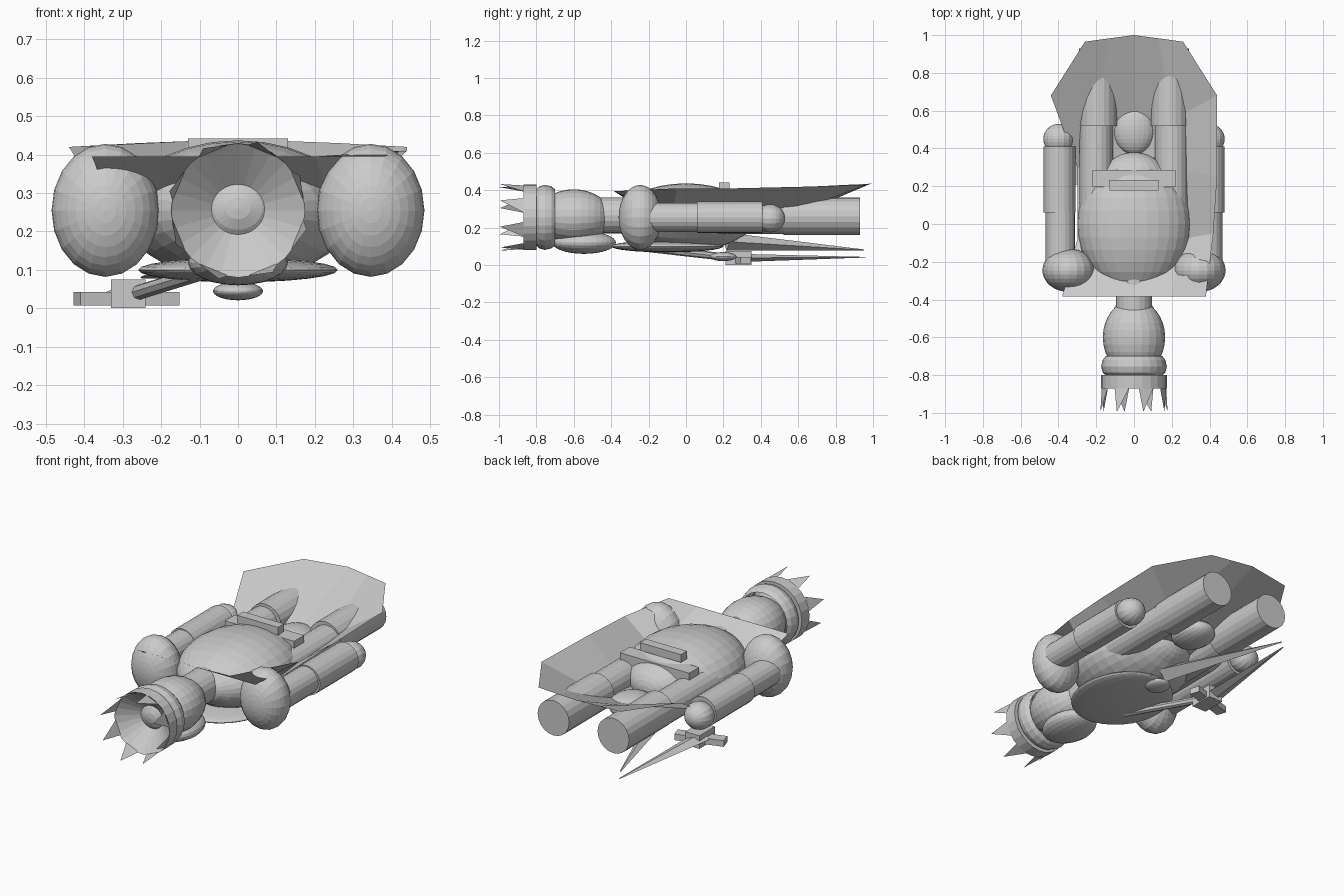
import bpy, bmesh, math
from mathutils import Vector

cube = bpy.data.objects.get("Cube")
if cube:
    bpy.data.objects.remove(cube, do_unlink=True)

grey = bpy.data.materials.new("stone_grey")
grey.use_nodes = True
grey.diffuse_color = (0.6, 0.6, 0.6, 1)
grey.node_tree.nodes["Principled BSDF"].inputs["Base Color"].default_value = (0.6, 0.6, 0.6, 1)


def add_object(name, verts, faces):
    mesh = bpy.data.meshes.new(name)
    mesh.from_pydata(verts, [], faces)
    mesh.materials.append(grey)
    obj = bpy.data.objects.new(name, mesh)
    bpy.context.collection.objects.link(obj)
    return obj


def finish(name, bm):
    obj = add_object(name, [], [])
    bm.to_mesh(obj.data)
    bm.free()
    return obj


def ellipsoid(name, centre, radii, segments=24):
    bm = bmesh.new()
    bmesh.ops.create_uvsphere(bm, u_segments=segments, v_segments=16, radius=1)
    for v in bm.verts:
        # poles point along the body
        x, y, z = v.co
        v.co = Vector((x * radii[0], z * radii[1], -y * radii[2])) + Vector(centre)
    return finish(name, bm)


def rod(name, start, end, r1, r2=None, sides=20, flatten=1.0):
    start, end = Vector(start), Vector(end)
    bm = bmesh.new()
    bmesh.ops.create_cone(bm, cap_ends=True, segments=sides, radius1=r1,
                          radius2=r1 if r2 is None else r2, depth=(end - start).length)
    turn = (end - start).to_track_quat('Z', 'Y')
    for v in bm.verts:
        p = turn @ v.co
        p.z *= flatten
        v.co = p + (start + end) / 2
    return finish(name, bm)


def lathe(name, profile, z, sides=24):
    # profile of (radius, y) turned around the long axis
    verts, faces = [], []
    for r, y in profile:
        for i in range(sides):
            a = 2 * math.pi * i / sides
            verts.append((r * math.cos(a), y, z + r * math.sin(a)))
    for k in range(len(profile) - 1):
        for i in range(sides):
            j = (i + 1) % sides
            faces.append((k * sides + i, k * sides + j,
                          (k + 1) * sides + j, (k + 1) * sides + i))
    return add_object(name, verts, faces)


def box(name, centre, size, angle=0):
    bm = bmesh.new()
    bmesh.ops.create_cube(bm, size=1)
    for v in bm.verts:
        v.co = Vector([c * s for c, s in zip(v.co, size)])
    obj = finish(name, bm)
    obj.location = centre
    obj.rotation_euler.z = angle
    return obj


Z = 0.255

# Head, beard and neck
ellipsoid("head", (0, -0.6, 0.26), (0.165, 0.2, 0.145))
ellipsoid("beard", (0, -0.545, 0.12), (0.13, 0.17, 0.06))
rod("neck", (0, -0.47, 0.265), (0, -0.2, 0.265), 0.095)

# Crown: hollow band, funnel lining, rounded brow ring and spikes
lathe("crown", [(0.02, -0.74), (0.172, -0.865), (0.175, -0.87), (0.175, -0.8), (0.15, -0.8)], Z)
lathe("brow_ring", [(0.15, -0.8), (0.166, -0.785), (0.174, -0.755), (0.166, -0.72), (0.15, -0.7)], Z)
verts, faces = [], []
count = 8
for i in range(count):
    mid = 2 * math.pi * (i + 0.5) / count
    for da, r, y in ((-0.25, 0.172, -0.865), (0.25, 0.172, -0.865), (0.12, 0.185, -0.995)):
        a = mid + da
        verts.append((r * math.cos(a), y, Z + r * math.sin(a)))
    faces.append((3 * i, 3 * i + 1, 3 * i + 2))
add_object("crown_spikes", verts, faces)

# Trunk
ellipsoid("torso", (0, 0, Z), (0.3, 0.36, 0.182), 28)
ellipsoid("belly_plate", (0, -0.1, 0.1), (0.26, 0.3, 0.032))
ellipsoid("pelvis", (0, 0.2, 0.26), (0.19, 0.18, 0.13))
box("belt", (0, 0.24, 0.33), (0.44, 0.09, 0.1))
box("belt_clasp", (0, 0.205, 0.42), (0.26, 0.055, 0.045))
ellipsoid("buckle", (0, 0.2, 0.045), (0.065, 0.07, 0.024))
ellipsoid("rear_pouch", (0, 0.5, 0.23), (0.11, 0.13, 0.06))

# Arms and legs
for side, s in (("left", 1), ("right", -1)):
    ellipsoid(side + "_shoulder", (s * 0.345, -0.245, Z), (0.14, 0.115, 0.173), 20)
    rod(side + "_upper_arm", (s * 0.39, -0.2, Z), (s * 0.39, 0.16, Z), 0.078)
    rod(side + "_forearm", (s * 0.395, 0.06, Z), (s * 0.395, 0.41, Z), 0.084)
    ellipsoid(side + "_hand", (s * 0.4, 0.45, 0.25), (0.08, 0.08, 0.075), 16)
    rod(side + "_thigh", (s * 0.2, 0.1, Z), (s * 0.2, 0.52, Z), 0.088)
    rod(side + "_boot", (s * 0.19, 0.52, 0.26), (s * 0.19, 0.93, 0.26), 0.1)

# Sagging cloak with a raised rim, tucked beneath the right arm
rows = [
    [(-0.38, -0.385, 0.395), (-0.2, -0.385, 0.395), (0, -0.385, 0.395), (0.2, -0.385, 0.395), (0.38, -0.385, 0.395)],
    [(-0.3, -0.08, 0.2), (-0.18, -0.08, 0.22), (0, -0.08, 0.22), (0.25, -0.08, 0.24), (0.42, -0.05, 0.41)],
    [(-0.3, 0.3, 0.2), (-0.15, 0.3, 0.22), (0, 0.3, 0.22), (0.2, 0.3, 0.24), (0.44, 0.25, 0.41)],
    [(-0.44, 0.68, 0.42), (-0.2, 0.55, 0.27), (0, 0.55, 0.25), (0.2, 0.55, 0.27), (0.44, 0.68, 0.42)],
    [(-0.26, 0.965, 0.43), (-0.13, 0.983, 0.435), (0, 1, 0.44), (0.13, 0.983, 0.435), (0.26, 0.965, 0.43)],
]
w = len(rows[0])
add_object("cloak", [p for row in rows for p in row],
           [(k * w + i, k * w + i + 1, (k + 1) * w + i + 1, (k + 1) * w + i)
            for k in range(len(rows) - 1) for i in range(w - 1)])

# Sword and scabbard beneath the body
rod("scabbard", (-0.04, 0.22, 0.13), (-0.25, 0.95, 0.075), 0.06, 0.004, 4, 0.8)
rod("blade", (-0.3, 0.28, 0.035), (-0.25, 0.96, 0.045), 0.055, 0.004, 4, 0.4)
rod("sword_grip", (-0.07, -0.3, 0.1), (-0.28, 0.28, 0.035), 0.02, sides=8)
box("sword_guard", (-0.29, 0.28, 0.025), (0.27, 0.06, 0.035), 0.3)
box("guard_block", (-0.285, 0.28, 0.038), (0.09, 0.14, 0.075))
